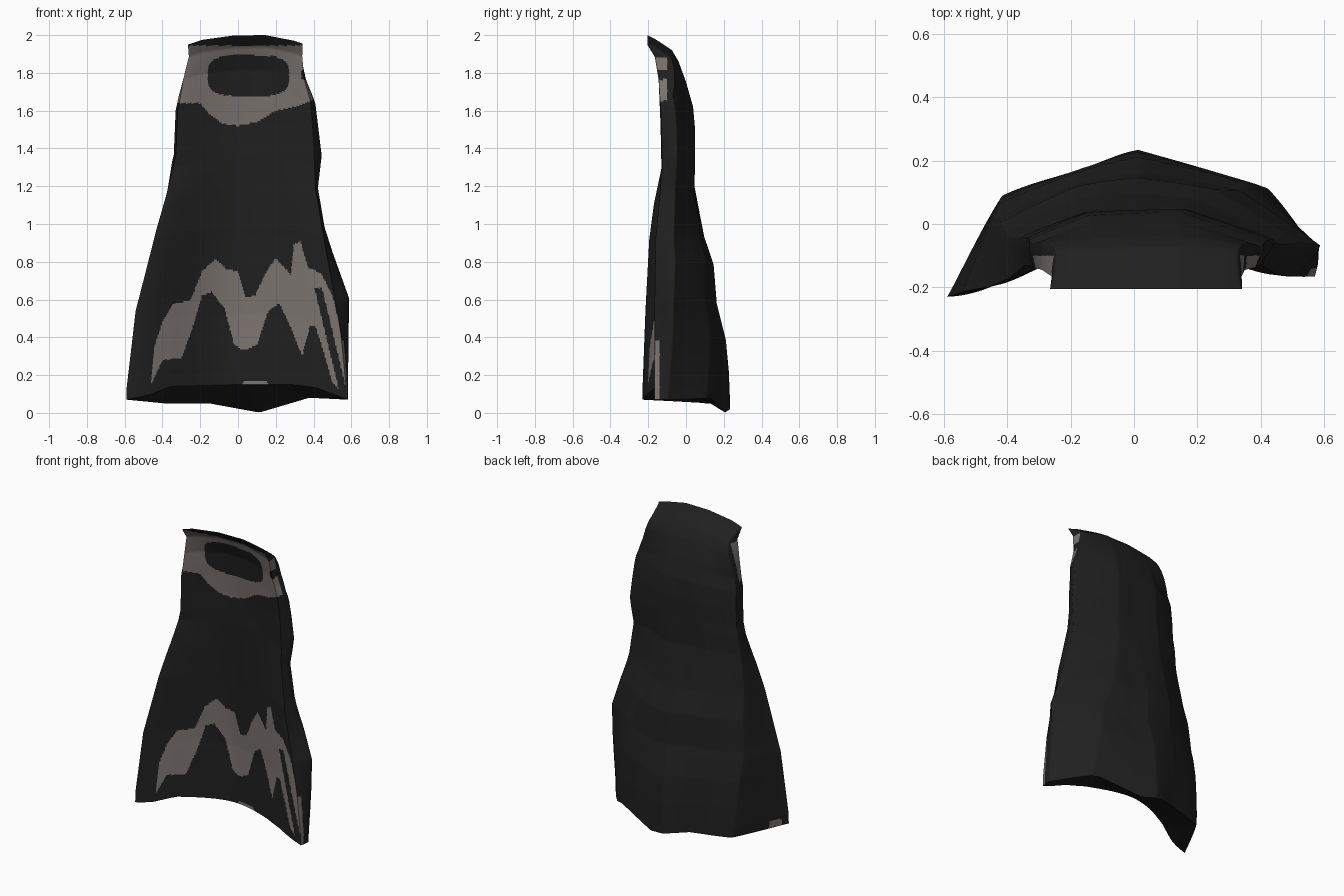
import bpy, bmesh

if "Cube" in bpy.data.objects:
    bpy.data.objects.remove(bpy.data.objects["Cube"])

COLS, ROWS = 180, 200


def lerp_table(table, t):
    """Piecewise linear lookup in a list of (key, value)."""
    if t <= table[0][0]:
        return table[0][1]
    for (a, va), (b, vb) in zip(table, table[1:]):
        if t <= b:
            return va + (vb - va) * (t - a) / (b - a)
    return table[-1][1]


def soft_path(pts, u):
    """Mostly straight path through 2D points with slightly eased corners, u in 0..1."""
    n = len(pts) - 1
    i = min(int(u * n), n - 1)
    t = u * n - i
    p = [pts[max(0, min(n, i + k))] for k in (-1, 0, 1, 2)]
    out = []
    for a, b, c, d in zip(*p):
        curve = 0.5 * (2 * b + (c - a) * t + (2 * a - 5 * b + 4 * c - d) * t * t
                       + (3 * b - a - 3 * c + d) * t ** 3)
        out.append(.25 * curve + .75 * (b + (c - b) * t))
    return out


def material(name, rgb):
    m = bpy.data.materials.new(name)
    m.diffuse_color = (*rgb, 1)
    m.use_nodes = True
    m.node_tree.nodes["Principled BSDF"].inputs["Base Color"].default_value = m.diffuse_color
    return m


# Silhouettes by height
LEFT_X = [(0.07, -.59), (.5, -.548), (.95, -.443), (1.15, -.39), (1.38, -.34),
          (1.63, -.33), (1.8, -.295), (1.93, -.26), (2, -.265)]
RIGHT_X = [(0.07, .582), (.57, .588), (.83, .5), (.97, .458), (1.19, .423),
           (1.37, .443), (1.66, .41), (1.8, .365), (1.93, .342), (2, .342)]
RIGHT_EDGE_X = [(0.07, .572), (.35, .545), (.75, .478), (1.2, .408), (1.45, .4),
                (1.66, .385), (1.8, .35), (1.93, .34), (2, .342)]
BACK_Y = [(0.02, .234), (.2, .228), (.37, .213), (.56, .166), (.77, .15), (.92, .1),
          (1.19, .048), (1.5, .048), (1.62, .037), (1.75, 0), (1.86, -.04),
          (1.92, -.075), (1.98, -.165), (2, -.205)]
LEFT_Y = [(0.07, -.23), (.5, -.215), (.9, -.195), (1.1, -.17), (1.3, -.13),
          (1.55, -.135), (1.8, -.145), (1.93, -.165), (2, -.205)]
RIGHT_Y = [(0.07, -.165), (.9, -.16), (1.3, -.125), (1.55, -.13), (1.8, -.145),
           (1.93, -.165), (2, -.205)]
# Middle of the shallow hollow front
FRONT_Y = [(.1, -.03), (.4, -.025), (.85, -.045), (1.3, -.07), (1.5, -.07),
           (1.8, -.095), (1.93, -.145), (2, -.205)]
# Hem and collar heights across the width (-1..1)
HEM_Z = [(-1, .07), (-.65, .05), (-.25, .05), (.2, .002), (.65, .08), (1, .07)]
FRONT_HEM_Z = [(-1, .07), (-.8, .095), (-.6, .14), (0, .15), (.5, .15), (.7, .135), (1, .07)]
COLLAR_Z = [(-1, 1.95), (-.75, 1.975), (-.2, 1.998), (.35, 2.0), (.85, 1.97), (1, 1.955)]
# Cross-sections (x across, y from front edge to back), low, high and at the collar
LOW = [(-1, 0), (-.69, .69), (-.25, .87), (.03, 1), (.73, .7), (1, .17), (.97, 0)]
HIGH = [(-.97, 0), (-1, .5), (-.5, .94), (-.05, .98), (.28, 1), (1, .45), (.9, 0)]
TOP = [(-1, 0), (-.95, .9), (-.5, .97), (-.05, 1), (.35, 1), (.95, .88), (1, 0)]


def section(h):
    a = min(1, h / 1.35)
    b = max(0, min(1, (h - 1.7) / .2))
    sec = []
    for p, q, r in zip(LOW, HIGH, TOP):
        low = [p[k] + (q[k] - p[k]) * a for k in (0, 1)]
        sec.append([low[k] + (r[k] - low[k]) * b for k in (0, 1)])
    xl, xr = lerp_table(LEFT_X, h), lerp_table(RIGHT_X, h)
    sec[-1][0] = 2 * (lerp_table(RIGHT_EDGE_X, h) - xl) / (xr - xl) - 1
    return sec


def place(h, v, fx, hem, y_of_edge):
    """Turn a width fraction into a point; y_of_edge gives y from the local edge y."""
    xl, xr = lerp_table(LEFT_X, h), lerp_table(RIGHT_X, h)
    s = (fx + 1) / 2
    edge = lerp_table(LEFT_Y, h) * (1 - s) + lerp_table(RIGHT_Y, h) * s
    zb, zt = lerp_table(hem, fx), lerp_table(COLLAR_Z, fx)
    return xl + s * (xr - xl), y_of_edge(edge), zb + (zt - zb) * v


def back_point(u, v):
    h = 2 * v
    fx, fy = soft_path(section(h), u)
    fx, fy = max(-1, min(1, fx)), min(fy, 1)
    return place(h, v, fx, HEM_Z, lambda e: e + fy * (lerp_table(BACK_Y, h) - e))


def front_point(u, v):
    h = 2 * v
    sec = section(h)
    fx = sec[0][0] + (sec[-1][0] - sec[0][0]) * u
    w = 2 * u - 1
    depth = (1 - w * w) ** (2.4 - min(h, 1.2) * .8)
    return place(h, v, fx, FRONT_HEM_Z, lambda e: e + depth * (lerp_table(FRONT_Y, h) - e))


def underside_point(u, v):
    """Sloping strip from the front hem to the back hem."""
    a, b = front_point(u, 0), back_point(u, 0)
    return tuple(p + (q - p) * v for p, q in zip(a, b))


# Grey pattern
BAND_TOP = [(-.46, .17), (-.44, .36), (-.4, .48), (-.35, .57), (-.25, .6), (-.19, .75),
            (-.12, .815), (-.06, .76), (0, .75), (.04, .61), (.09, .62), (.15, .75),
            (.2, .82), (.28, .73), (.295, .89), (.33, .91), (.37, .77), (.44, .74),
            (.5, .62), (.55, .42), (.575, .1)]
BAND_LOW = [(-.46, .15), (-.4, .28), (-.3, .29), (-.25, .42), (-.19, .62), (-.14, .64),
            (-.07, .55), (-.02, .36), (.03, .33), (.1, .36), (.16, .54), (.22, .58),
            (.28, .45), (.34, .3), (.38, .46), (.41, .46), (.46, .3), (.5, .16), (.575, .08)]
YOKE_LOW = [(-.33, 1.64), (-.2, 1.64), (-.15, 1.58), (-.08, 1.53), (0, 1.52), (.1, 1.54),
            (.2, 1.6), (.3, 1.62), (.41, 1.66)]


def front_grey(c):
    x, z = c.x, c.z
    if z > 1.2:
        hole = (abs(x - .055) / .215) ** 3.5 + (abs(z - 1.785) / .108) ** 3.5 < 1
        notch = abs(x - .355) < .02 and abs(z - 1.79) < .025
        return lerp_table(YOKE_LOW, x) < z < 1.945 and not hole and not notch
    streak = z < .66 and abs(x - .43 - (.64 - z) * .24) < .02
    smear = ((x - .09) / .07) ** 2 + ((z - .158) / .012) ** 2 < 1
    band = x > -.46 and lerp_table(BAND_LOW, x) < z < lerp_table(BAND_TOP, x)
    return (band and not streak) or smear


def back_grey(c):
    if c.z > 1.2:                                   # pattern wraps round the sides
        return c.y < -.1 and c.z < 1.88 and front_grey(c)
    side = c.x > .5 and c.y < -.14 and c.z < .38    # streak on the right edge
    corner = abs(c.x + c.y + .70) < .06 and c.z < .11
    return corner or side


def sheet(name, point, rows, grey, flip):
    bm = bmesh.new()
    g = [[bm.verts.new(point(i / COLS, j / rows)) for i in range(COLS + 1)]
         for j in range(rows + 1)]
    for j in range(rows):
        for i in range(COLS):
            q = [g[j][i], g[j][i + 1], g[j + 1][i + 1], g[j + 1][i]]
            f = bm.faces.new(q[::-1] if flip else q)
            f.material_index = 1 if grey(f.calc_center_median()) else 0
            f.smooth = True
    mesh = bpy.data.meshes.new(name)
    bm.to_mesh(mesh)
    bm.free()
    for m in (BLACK, GREY):
        mesh.materials.append(m)
    ob = bpy.data.objects.new(name, mesh)
    bpy.context.collection.objects.link(ob)


BLACK = material("near black", (.014, .014, .014))
GREY = material("warm grey", (.2, .175, .163))

# Outer back, hollow front and underside of the garment
sheet("cape_back", back_point, ROWS, back_grey, True)
sheet("cape_front", front_point, ROWS, front_grey, False)
sheet("cape_underside", underside_point, 6, lambda c: False, True)
